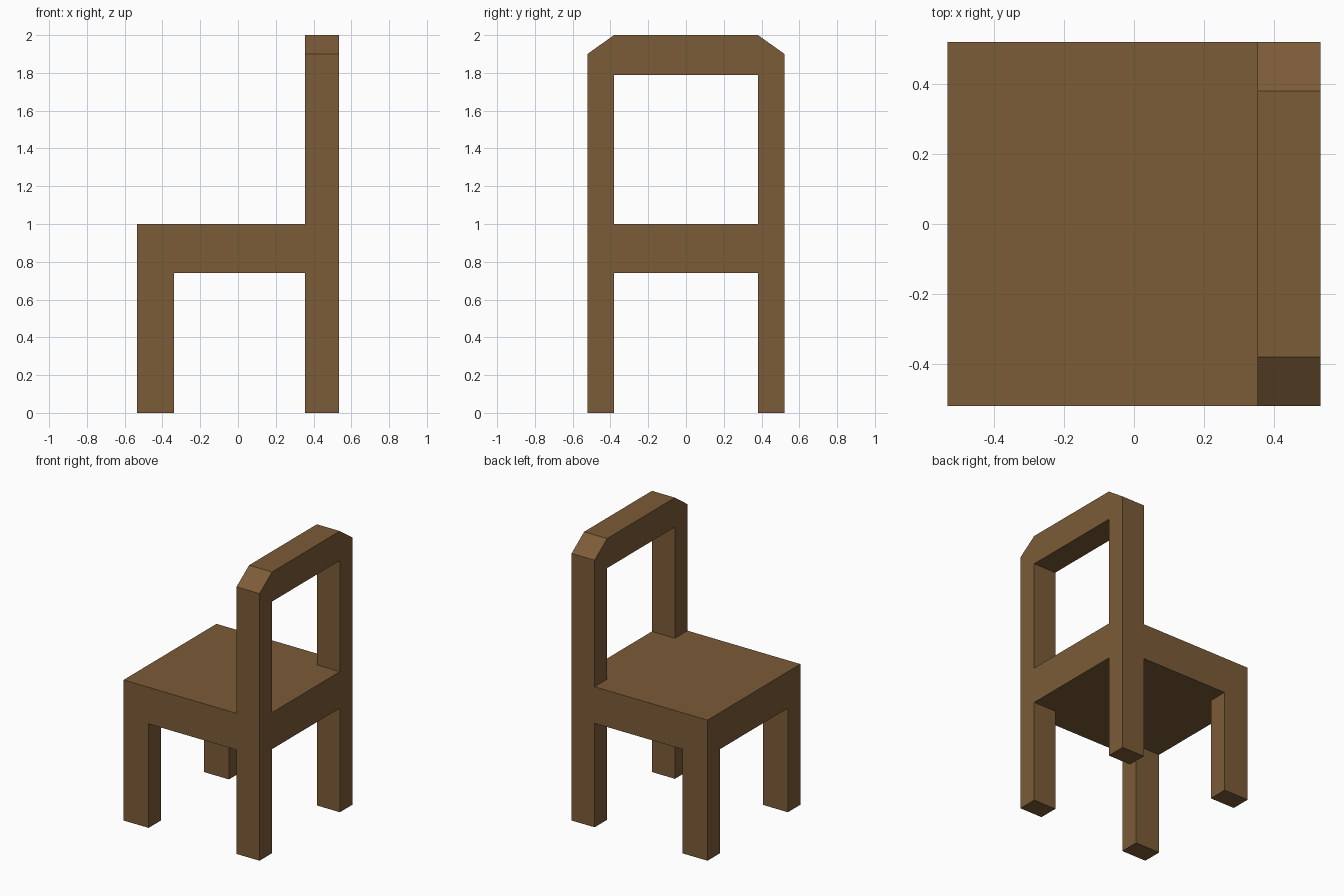
import bpy, bmesh

if "Cube" in bpy.data.objects:
    bpy.data.objects.remove(bpy.data.objects["Cube"])

# Grid planes shared by legs, seat and back
X = [-0.535, -0.338, 0.354, 0.535]
Y = [-0.522, -0.381, 0.381, 0.522]
Z = [0.0, 0.74, 1.0, 1.79, 2.0]

# Occupied blocks of each part, as (x, y, z) grid cells
legs = {(i, j, 0) for i in (0, 2) for j in (0, 2)}
seat = {(i, j, 1) for i in range(3) for j in range(3)}
back_posts = {(2, j, 2) for j in (0, 2)}
top_rail = {(2, j, 3) for j in range(3)}
cells = legs | seat | back_posts | top_rail


def corner(i, j, k):
    # Outer top corners of the rail drop to form the chamfers
    z = 1.9 if k == 4 and j in (0, 3) else Z[k]
    return X[i], Y[j], z


# Weld the parts into one clean shell: keep only the outward block sides
bm = bmesh.new()
verts = {}


def vert(p):
    if p not in verts:
        verts[p] = bm.verts.new(corner(*p))
    return verts[p]


for c in sorted(cells):
    for axis in range(3):
        for side in (0, 1):
            n = list(c)
            n[axis] += 2 * side - 1
            if tuple(n) in cells:
                continue
            quad = []
            for a, b in ((0, 0), (1, 0), (1, 1), (0, 1)):
                p = list(c)
                p[axis] += side
                p[(axis + 1) % 3] += a
                p[(axis + 2) % 3] += b
                quad.append(vert(tuple(p)))
            bm.faces.new(quad if side else quad[::-1])

mesh = bpy.data.meshes.new("chair")
bm.to_mesh(mesh)
bm.free()
chair = bpy.data.objects.new("chair", mesh)
bpy.context.collection.objects.link(chair)

# Brown wood
wood = bpy.data.materials.new("wood")
wood.diffuse_color = (0.2, 0.106, 0.039, 1)
wood.use_nodes = True
wood.node_tree.nodes["Principled BSDF"].inputs["Base Color"].default_value = wood.diffuse_color
mesh.materials.append(wood)
